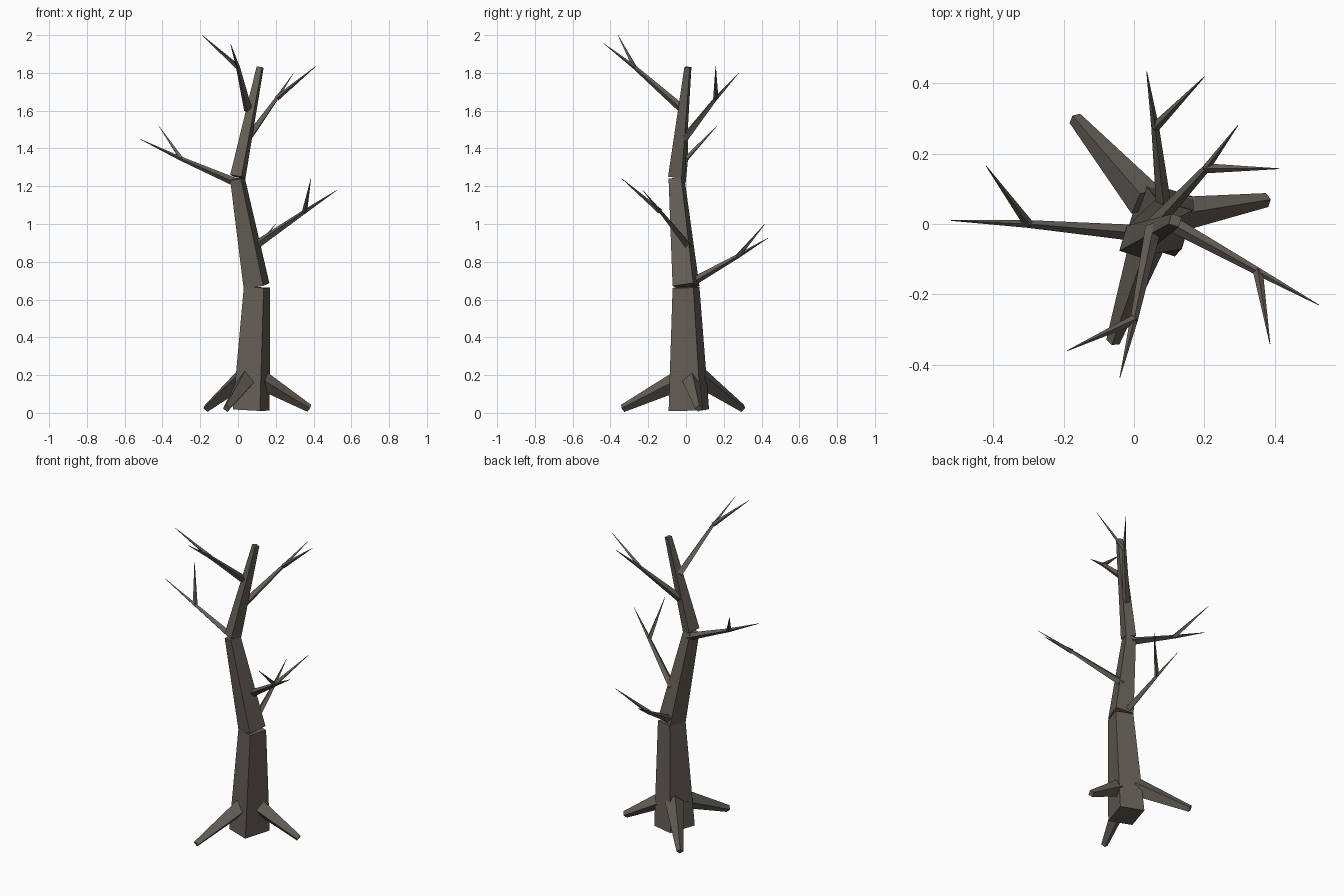
import bpy, bmesh, math
from mathutils import Vector, Matrix

if "Cube" in bpy.data.objects:
    bpy.data.objects.remove(bpy.data.objects["Cube"], do_unlink=True)

bark = bpy.data.materials.new("grey_brown_bark")
bark.use_nodes = True
bark.diffuse_color = (0.127, 0.112, 0.092, 1)
bark.node_tree.nodes["Principled BSDF"].inputs["Base Color"].default_value = bark.diffuse_color


def add_object(name, bm):
    bmesh.ops.recalc_face_normals(bm, faces=bm.faces)
    mesh = bpy.data.meshes.new(name)
    bm.to_mesh(mesh)
    bm.free()
    mesh.materials.append(bark)
    obj = bpy.data.objects.new(name, mesh)
    bpy.context.collection.objects.link(obj)


def taper(bm, start, end, size0, size1, turn=None):
    """Four-sided taper; a box section when turned, otherwise a diamond with its ridge up."""
    start, end = Vector(start), Vector(end)
    axis = end - start
    if turn is None:
        rot = axis.to_track_quat('Z', 'Y').to_matrix()
        corners = [(1, 0), (0, 1), (-1, 0), (0, -1)]
    else:
        rot = Vector((0, 0, 1)).rotation_difference(axis).to_matrix() @ Matrix.Rotation(turn, 3, 'Z')
        corners = [(.5, -.5), (.5, .5), (-.5, .5), (-.5, -.5)]
    rings = []
    for centre, (w, d) in ((start, size0), (end, size1)):
        rings.append([bm.verts.new(centre + rot @ Vector((x * w, y * d, 0))) for x, y in corners])
    low, high = rings
    bm.faces.new(low[::-1])
    bm.faces.new(high)
    for i in range(4):
        j = (i + 1) % 4
        bm.faces.new((low[i], low[j], high[j], high[i]))


# Trunk: three box sections, each leaning its own way
trunk = [
    ("trunk_lower", (.07, .015, .015), (.1, 0, .665), (.15, .178), (.11, .115)),
    ("trunk_middle", (.098, 0, .672), (-.003, -.05, 1.24), (.11, .115), (.06, .07)),
    ("trunk_upper", (-.001, -.05, 1.25), (.117, .01, 1.83), (.063, .075), (.03, .03)),
]
for name, start, end, size0, size1 in trunk:
    bm = bmesh.new()
    taper(bm, start, end, size0, size1, math.radians(-17))
    add_object(name, bm)

# Roots: ridged tapers running down to the ground
roots = [
    ("root_front", (.05, -.02, .18), (-.06, -.335, .024)),
    ("root_back", (.035, .065, .195), (-.168, .3, .024)),
    ("root_left", (.08, .02, .2), (.378, .068, .024)),
]
for name, start, end in roots:
    bm = bmesh.new()
    taper(bm, start, end, (.055, .057), (.02, .021))
    add_object(name, bm)

# Branches: a long spike with one side twig growing from the fork
branches = [
    ("branch_right", (0, -.025, 1.215), (-.3, 0, 1.345), (-.52, .01, 1.45), (-.42, .165, 1.52)),
    ("branch_left", (.09, .01, .885), (.352, -.135, 1.065), (.525, -.23, 1.18), (.386, -.34, 1.24)),
    ("branch_front", (.055, -.01, 1.6), (0, -.272, 1.83), (-.04, -.435, 1.955), (-.19, -.36, 2)),
    ("branch_back_upper", (.05, -.01, 1.45), (.205, .158, 1.665), (.295, .28, 1.8), (.412, .157, 1.835)),
    ("branch_back_lower", (.088, .02, .685), (.06, .275, .83), (.036, .433, .925), (.2, .418, 1.0)),
]
for name, start, fork, tip, twig_tip in branches:
    bm = bmesh.new()
    taper(bm, start, fork, (.023, .023), (.011, .011))
    taper(bm, fork, tip, (.011, .011), (.001, .001))
    taper(bm, fork, twig_tip, (.014, .014), (.001, .001))
    add_object(name, bm)
